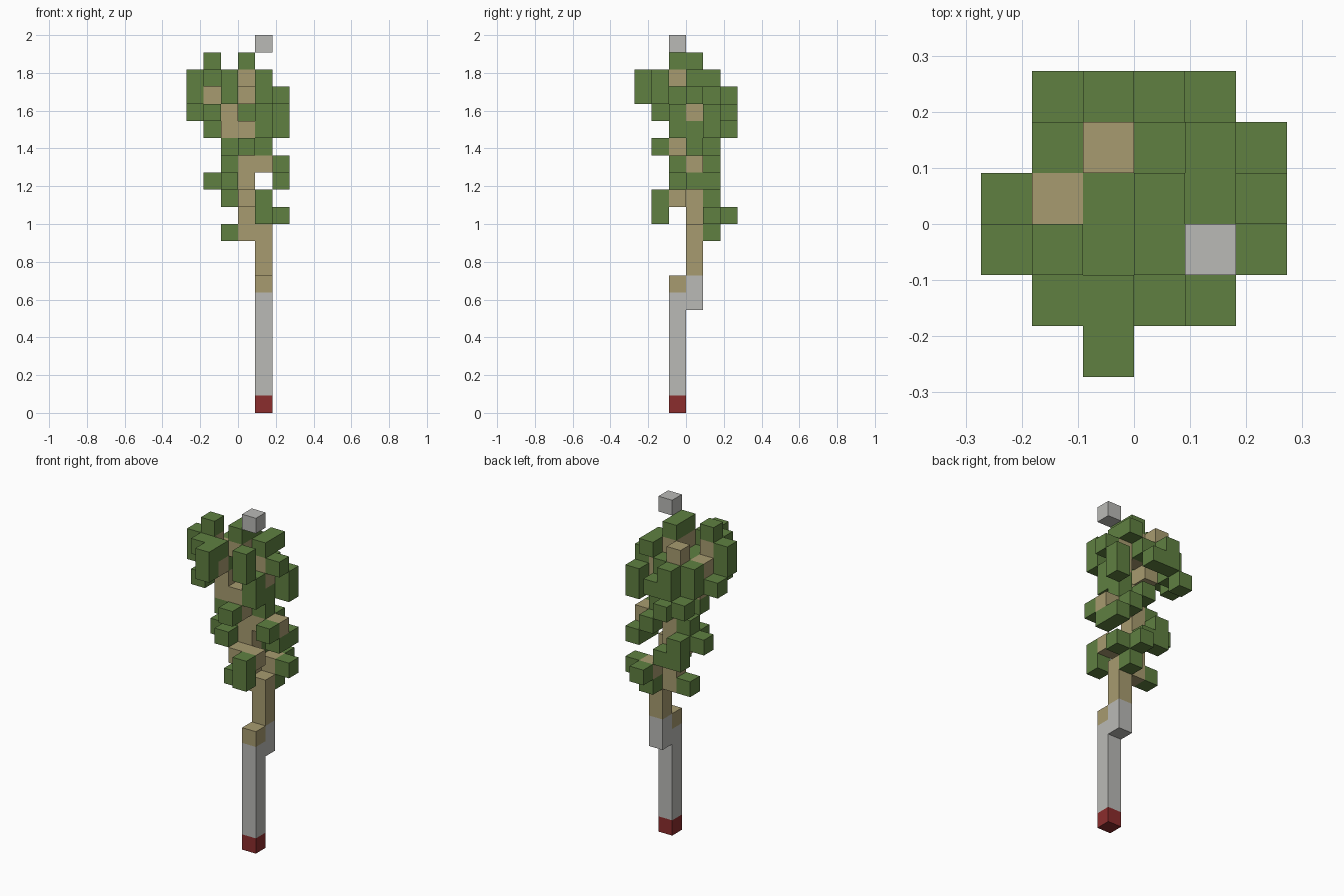
import bpy
import bmesh
from mathutils import Vector

default_cube = bpy.data.objects.get("Cube")
if default_cube:
    bpy.data.objects.remove(default_cube, do_unlink=True)

CELL = 2 / 22
HALF_CELLS = 3


def make_material(name, color):
    material = bpy.data.materials.new(name)
    material.use_nodes = True
    material.diffuse_color = (*color, 1)
    shader = material.node_tree.nodes["Principled BSDF"]
    shader.inputs["Base Color"].default_value = (*color, 1)
    return material


green = make_material("leaf green", (.115, .216, .053))
tan = make_material("bark tan", (.39, .33, .16))
grey = make_material("pale grey", (.49, .49, .47))
red = make_material("dark red", (.26, .026, .026))

parts = {}       # part name -> (material, cells)
occupied = set()


def stack(part, material, x, y, low, high=None):
    """Fill a vertical run of cells for a named part."""
    cells = parts.setdefault(part, (material, set()))[1]
    for z in range(low, (high or low) + 1):
        if (x, y, z) not in occupied:
            occupied.add((x, y, z))
            cells.add((x, y, z))


def wood(part, *runs):
    for run in runs:
        stack(part, tan, *run)


def leaves(part, *runs):
    for run in runs:
        stack(part, green, *run)


# Post, foot and floating tip
stack("foot_block", red, 4, 2, 0)
stack("front_post", grey, 4, 2, 1, 6)
stack("rear_post", grey, 4, 3, 6, 7)
stack("tip_block", grey, 4, 2, 21)

# Winding trunk
wood("lower_trunk", (4, 2, 7), (4, 3, 8, 10), (3, 3, 10, 15))
wood("upper_trunk", (3, 2, 15, 16), (2, 2, 16, 17), (2, 3, 17))

# Side branches
wood("low_front_branch", (3, 2, 12), (4, 2, 12))
wood("low_back_branch", (4, 4, 11))
wood("middle_right_branch", (2, 3, 13))
wood("middle_left_branch", (4, 3, 14), (5, 3, 14))
wood("high_left_branch", (4, 3, 17, 18))
wood("high_right_branch", (1, 3, 18), (1, 2, 18, 19))
wood("high_back_branch", (2, 4, 18, 19))
wood("high_front_branch", (2, 1, 18))
wood("top_branch", (3, 2, 19), (3, 3, 18, 19))

# Low foliage
leaves("low_front_leaves", (4, 1, 11, 12))
leaves("low_right_leaves", (2, 3, 10))
leaves("low_back_leaves", (4, 4, 10), (5, 4, 11), (4, 5, 11))

# Middle foliage
leaves("middle_right_leaves", (1, 3, 13), (2, 2, 13), (2, 3, 14))
leaves("middle_back_leaves", (2, 4, 12, 13), (3, 4, 12), (3, 4, 15))
leaves("middle_left_leaves", (5, 2, 14), (5, 3, 13), (5, 4, 13),
       (4, 4, 14), (4, 3, 15))
leaves("middle_front_leaves", (3, 1, 15), (2, 2, 15))

# Crown foliage
leaves("crown_left_leaves", (4, 2, 16, 17), (5, 4, 16, 17), (4, 3, 16),
       (5, 3, 18), (4, 3, 19), (4, 4, 19))
leaves("crown_front_leaves", (2, 0, 18, 19), (4, 1, 18, 19), (2, 1, 19),
       (2, 2, 18))
leaves("crown_right_leaves", (0, 2, 18, 19), (0, 3, 17), (1, 1, 17),
       (1, 1, 19), (1, 2, 20))
leaves("crown_back_leaves", (1, 5, 16), (2, 5, 17, 18), (3, 5, 17),
       (1, 4, 17, 18), (3, 4, 18), (2, 3, 18))
leaves("crown_top_leaves", (3, 2, 20), (3, 3, 20))


def build_part(name, material, cells):
    """Make a mesh of the exposed faces of a part's cells."""
    bm = bmesh.new()
    for cell in sorted(cells):
        for axis in range(3):
            for side in (0, 1):
                neighbour = list(cell)
                neighbour[axis] += 2 * side - 1
                if tuple(neighbour) in occupied:
                    continue
                corners = []
                for a, b in ((0, 0), (1, 0), (1, 1), (0, 1)):
                    corner = Vector(cell)
                    corner[axis] += side
                    corner[(axis + 1) % 3] += a
                    corner[(axis + 2) % 3] += b
                    corner -= Vector((HALF_CELLS, HALF_CELLS, 0))
                    corners.append(bm.verts.new(corner * CELL))
                if not side:
                    corners.reverse()
                bm.faces.new(corners)
    bmesh.ops.remove_doubles(bm, verts=bm.verts[:], dist=CELL / 100)
    bmesh.ops.dissolve_limit(bm, angle_limit=.01, verts=bm.verts[:],
                             edges=bm.edges[:])
    mesh = bpy.data.meshes.new(name)
    bm.to_mesh(mesh)
    bm.free()
    mesh.materials.append(material)
    bpy.context.collection.objects.link(bpy.data.objects.new(name, mesh))


for part_name, (part_material, part_cells) in parts.items():
    build_part(part_name, part_material, part_cells)
